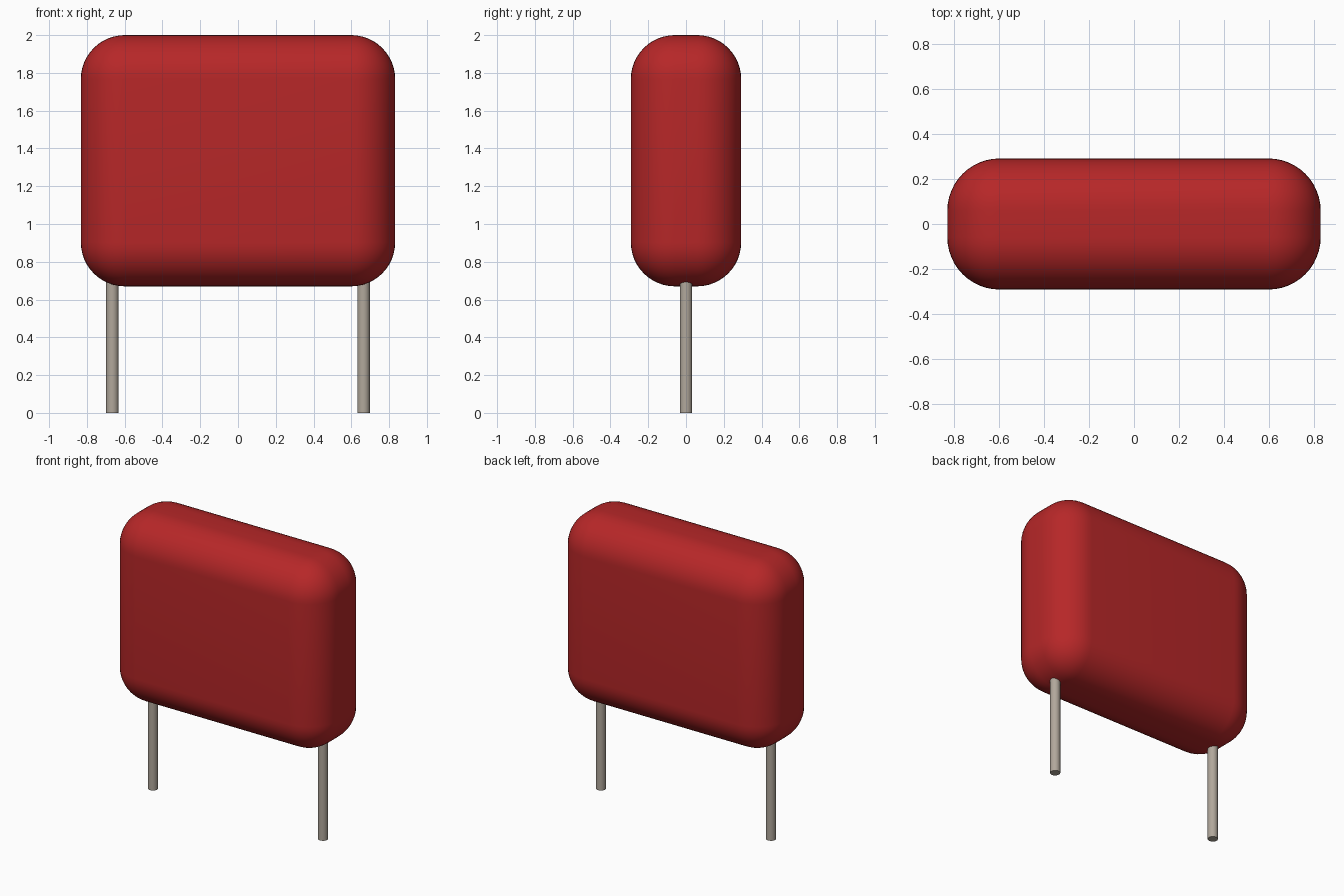
import bpy
import bmesh
import math
from mathutils import Matrix

cube = bpy.data.objects.get("Cube")
if cube:
    bpy.data.objects.remove(cube, do_unlink=True)


def material(name, rgb, roughness):
    m = bpy.data.materials.new(name)
    m.use_nodes = True
    m.diffuse_color = (*rgb, 1)
    bsdf = next(n for n in m.node_tree.nodes if n.type == 'BSDF_PRINCIPLED')
    bsdf.inputs["Base Color"].default_value = (*rgb, 1)
    bsdf.inputs["Roughness"].default_value = roughness
    return m


def add_object(name, bm, mat):
    mesh = bpy.data.meshes.new(name)
    bm.to_mesh(mesh)
    bm.free()
    mesh.materials.append(mat)
    obj = bpy.data.objects.new(name, mesh)
    bpy.context.collection.objects.link(obj)
    bpy.ops.object.select_all(action='DESELECT')
    obj.select_set(True)
    bpy.context.view_layer.objects.active = obj
    bpy.ops.object.shade_smooth_by_angle(angle=math.radians(40))
    return obj


red = material("red coating", (0.47, 0.02, 0.021), 0.5)
metal = material("grey metal", (0.44, 0.39, 0.33), 0.4)

# Rounded body
BOTTOM, TOP = 0.67, 2.0
WIDTH, DEPTH, RADIUS = 1.664, 0.584, 0.233
bm = bmesh.new()
bmesh.ops.create_cube(bm, size=1)
bmesh.ops.scale(bm, vec=(WIDTH, DEPTH, TOP - BOTTOM), verts=bm.verts)
bmesh.ops.translate(bm, vec=(0, 0, (TOP + BOTTOM) / 2), verts=bm.verts)
bmesh.ops.bevel(bm, geom=list(bm.edges), offset=RADIUS, offset_type='OFFSET',
                segments=12, profile=0.5, affect='EDGES')
add_object("body", bm, red)

# Wire leads, running up into the body
LEAD_TOP = 0.8
for side, x in (("left", 0.665), ("right", -0.665)):
    bm = bmesh.new()
    bmesh.ops.create_cone(bm, cap_ends=True, segments=24, radius1=0.033,
                          radius2=0.033, depth=LEAD_TOP,
                          matrix=Matrix.Translation((x, 0, LEAD_TOP / 2)))
    add_object(side + "_lead", bm, metal)
